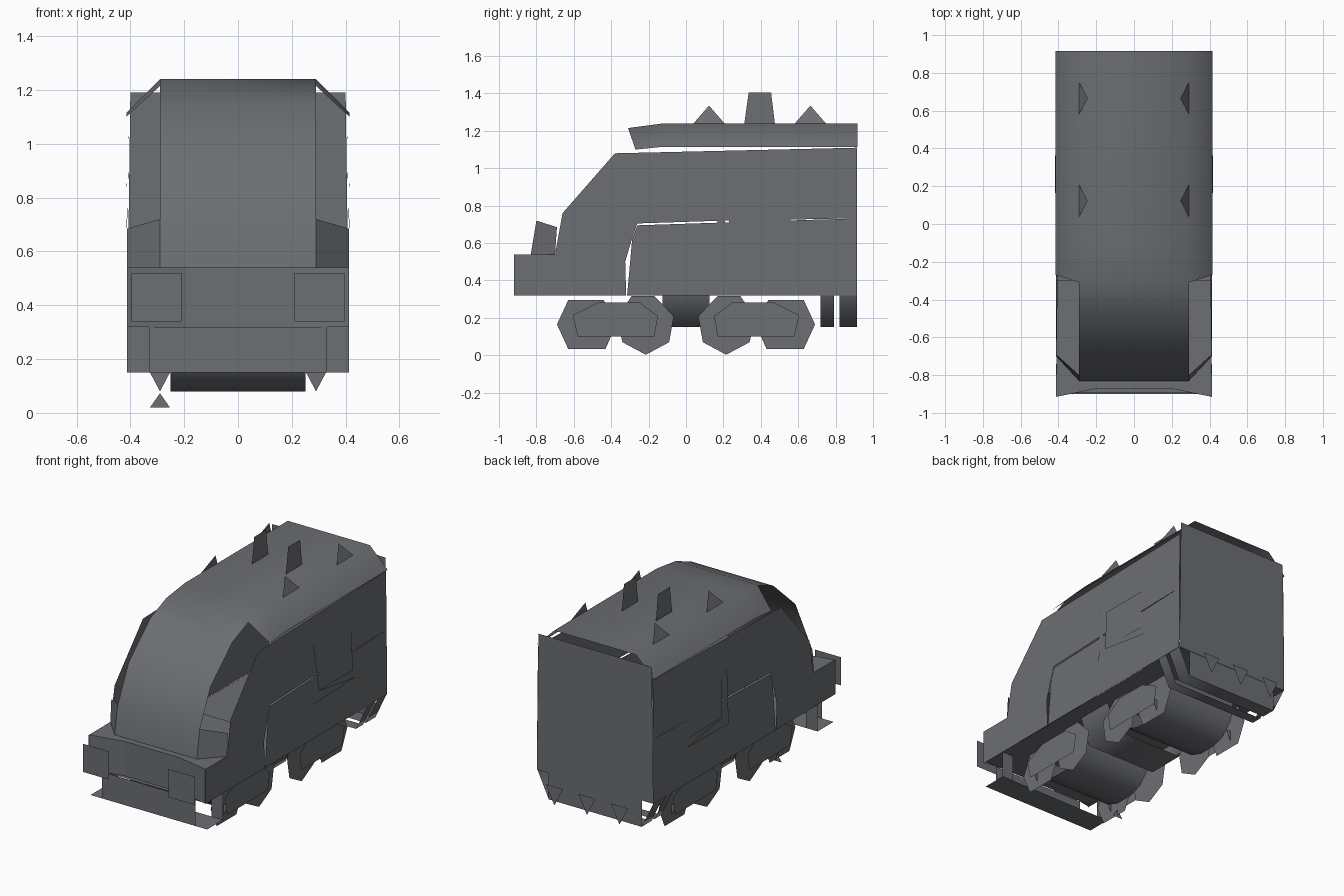
import bpy, bmesh, math
from mathutils import Vector

cube = bpy.data.objects.get("Cube")
if cube:
    bpy.data.objects.remove(cube, do_unlink=True)

grey = bpy.data.materials.new("slate grey")
colour = (0.15, 0.156, 0.17, 1)
grey.diffuse_color = colour
grey.use_nodes = True
grey.node_tree.nodes["Principled BSDF"].inputs["Base Color"].default_value = colour

CORE = Vector((0, 0, 0.4))


def finish(name, bm, smooth=False):
    """Weld a sheet, turn it to face outward and link it."""
    bmesh.ops.remove_doubles(bm, verts=bm.verts, dist=0.0005)
    bmesh.ops.recalc_face_normals(bm, faces=bm.faces)
    bm.normal_update()
    if sum(f.normal.dot(f.calc_center_median() - CORE) * f.calc_area() for f in bm.faces) < 0:
        bmesh.ops.reverse_faces(bm, faces=bm.faces)
    mesh = bpy.data.meshes.new(name)
    bm.to_mesh(mesh)
    bm.free()
    mesh.materials.append(grey)
    if smooth:
        for p in mesh.polygons:
            p.use_smooth = True
        mesh.set_sharp_from_angle(angle=math.radians(75))
    bpy.context.scene.collection.objects.link(bpy.data.objects.new(name, mesh))


def plate(name, points):
    """Flat polygon plate from 3D points."""
    bm = bmesh.new()
    bm.faces.new([bm.verts.new(p) for p in points])
    finish(name, bm)


def sheet(name, *patches, smooth=False):
    """Skin patches, each a list of rows holding the same number of points."""
    bm = bmesh.new()
    for rows in patches:
        grid = [[bm.verts.new(p) for p in row] for row in rows]
        for a, b in zip(grid, grid[1:]):
            for i in range(len(a) - 1):
                bm.faces.new((a[i], a[i + 1], b[i + 1], b[i]))
    finish(name, bm, smooth)


def side_plates(name, x, outline):
    """The same (y, z) outline on both sides; x may be a function of z."""
    for side, s in (("left", 1), ("right", -1)):
        plate(f"{side}_{name}", [(s * (x(z) if callable(x) else x), y, z) for y, z in outline])


def front_plate(name, y, x0, x1, z0, z1):
    plate(name, [(x0, y, z0), (x1, y, z0), (x1, y, z1), (x0, y, z1)])


def level_plate(name, z, half, y0, y1):
    plate(name, [(-half, y0, z), (half, y0, z), (half, y1, z), (-half, y1, z)])


def triangle(name, x, y, z_base, z_tip, half):
    plate(name, [(x - half, y, z_base), (x + half, y, z_base), (x, y, z_tip)])


def trough(name, y0, y1, top, bottom):
    """Smooth hanging trough running along y."""
    section = [(-top, 0.32), (-bottom, 0.152), (bottom, 0.152), (top, 0.32)]
    sheet(name, [[(x, y0, z), (x, y1, z)] for x, z in section], smooth=True)


# Body sides, leaning in slightly toward the top
def lean(z):
    return 0.412 - 0.014 * max(0, z - 0.6)


def proud(z):
    return lean(z) + 0.005


side_plates("upper_side", lean, [
    (-0.32, 0.32), (-0.92, 0.32), (-0.92, 0.54), (-0.7, 0.54), (-0.66, 0.76),
    (-0.38, 1.08), (0.915, 1.11), (0.915, 0.732), (0.2, 0.72), (-0.26, 0.705),
    (-0.29, 0.62), (-0.325, 0.5)])
side_plates("lower_side", lean, [
    (-0.315, 0.32), (0.915, 0.32), (0.915, 0.732), (0.2, 0.71), (-0.26, 0.695), (-0.288, 0.62)])

# Side hatch and its bracket
side_plates("hatch", proud, [(0.23, 0.61), (0.56, 0.61), (0.56, 0.86), (0.23, 0.86)])
side_plates("hatch_bracket", proud, [(0.175, 0.915), (0.225, 0.61), (0.6, 0.555), (0.165, 0.545)])

# Floor, nose deck and rear wall
level_plate("floor", 0.32, 0.41, -0.895, 0.915)
nose = [(-0.412, -0.915), (-0.19, -0.87), (0.19, -0.87), (0.412, -0.915)]
plate("nose_deck", [(x, y, 0.54) for x, y in nose] + [(0.41, -0.3, 0.54), (-0.41, -0.3, 0.54)])
sheet("nose_front", [[(x, y, z) for x, y in nose] for z in (0.32, 0.54)])
plate("rear_wall", [(-0.412, 0.917, 0.32), (0.412, 0.917, 0.32), (0.4, 0.917, 1.19), (-0.4, 0.917, 1.19)])


# Roof with sloped shoulders, flowing into the sloping nose panel
def roof_row(y, z, y_edge, z_edge):
    return [(-0.415, y_edge, z_edge), (-0.29, y, z), (0.29, y, z), (0.415, y_edge, z_edge)]


slope = [(-0.31, 1.215), (-0.47, 1.15), (-0.69, 0.95), (-0.8, 0.72), (-0.83, 0.54)]
sheet("roof_and_nose",
      [roof_row(0.917, 1.24, 0.917, 1.115),
       roof_row(-0.12, 1.24, -0.12, 1.115),
       roof_row(-0.31, 1.215, -0.27, 1.1)],
      [[(-0.29, y, z), (0.29, y, z)] for y, z in slope], smooth=True)

# Nose cheeks, lamp plates ahead of them and step risers below
for side, s in (("left", 1), ("right", -1)):
    plate(f"{side}_nose_cheek", [(s * 0.29, -0.83, 0.54), (s * 0.412, -0.7, 0.54),
                                 (s * 0.412, -0.69, 0.685), (s * 0.29, -0.8, 0.72)])
    front_plate(f"{side}_lamp_plate", -1, s * 0.21, s * 0.395, 0.34, 0.52)
    front_plate(f"{side}_step_riser", -0.74, s * 0.33, s * 0.412, 0.15, 0.32)

# Aprons at both ends, front step tread and rear skirts
front_plate("front_apron", -0.9, -0.33, 0.33, 0.15, 0.32)
level_plate("front_step_tread", 0.15, 0.412, -0.9, -0.74)
front_plate("rear_apron", 0.915, -0.33, 0.33, 0.15, 0.32)
trough("rear_skirt_inner", 0.72, 0.79, 0.41, 0.33)
trough("rear_skirt_outer", 0.82, 0.915, 0.41, 0.33)

# Rear coupling hooks
for i, x in enumerate((-0.23, 0, 0.23)):
    triangle(f"rear_hook_{i}", x, 1, 0.29, 0.17, 0.06)

# Bogies: wheels, side frames and curved under-trays
outer_wheel = [(0.69, 0.165), (0.63, 0.295), (0.44, 0.295), (0.37, 0.17), (0.43, 0.035), (0.63, 0.035)]
inner_wheel = [(0.34, 0.07), (0.215, 0.003), (0.09, 0.07), (0.065, 0.21), (0.17, 0.318), (0.29, 0.318), (0.37, 0.2)]
frame = [(0.58, 0.1), (0.605, 0.215), (0.47, 0.283), (0.25, 0.283), (0.15, 0.21), (0.17, 0.1)]
tray = [(0.15, 0.3), (0.17, 0.19), (0.24, 0.11), (0.33, 0.08), (0.45, 0.08), (0.54, 0.11), (0.61, 0.19), (0.63, 0.3)]
for end, e in (("front", -1), ("rear", 1)):
    for part, x, outline in (("outer_wheel", 0.29, outer_wheel), ("inner_wheel", 0.3, inner_wheel),
                             ("bogie_frame", 0.33, frame)):
        side_plates(f"{end}_{part}", x, [(e * y, z) for y, z in outline])
    sheet(f"{end}_bogie_tray", [[(-0.25, e * y, z), (0.25, e * y, z)] for y, z in tray], smooth=True)
    for side, s in (("left", 1), ("right", -1)):
        triangle(f"{end}_{side}_axle_box", s * 0.29, e * 0.56, 0.15, 0.08, 0.037)
triangle("front_brake_wedge", -0.29, -0.5, 0.02, 0.073, 0.037)

# Tank slung between the bogies
trough("tank", -0.125, 0.125, 0.31, 0.25)

# Roof fins and vents
for i, y in enumerate((0.123, 0.665)):
    for side, s in (("left", 1), ("right", -1)):
        plate(f"{side}_roof_fin_{i}", [(s * 0.29, y - 0.083, 1.24), (s * 0.29, y + 0.083, 1.24),
                                       (s * 0.245, y, 1.335)])
side_plates("roof_vent", 0.12, [(0.312, 1.24), (0.475, 1.24), (0.455, 1.405), (0.335, 1.405)])
